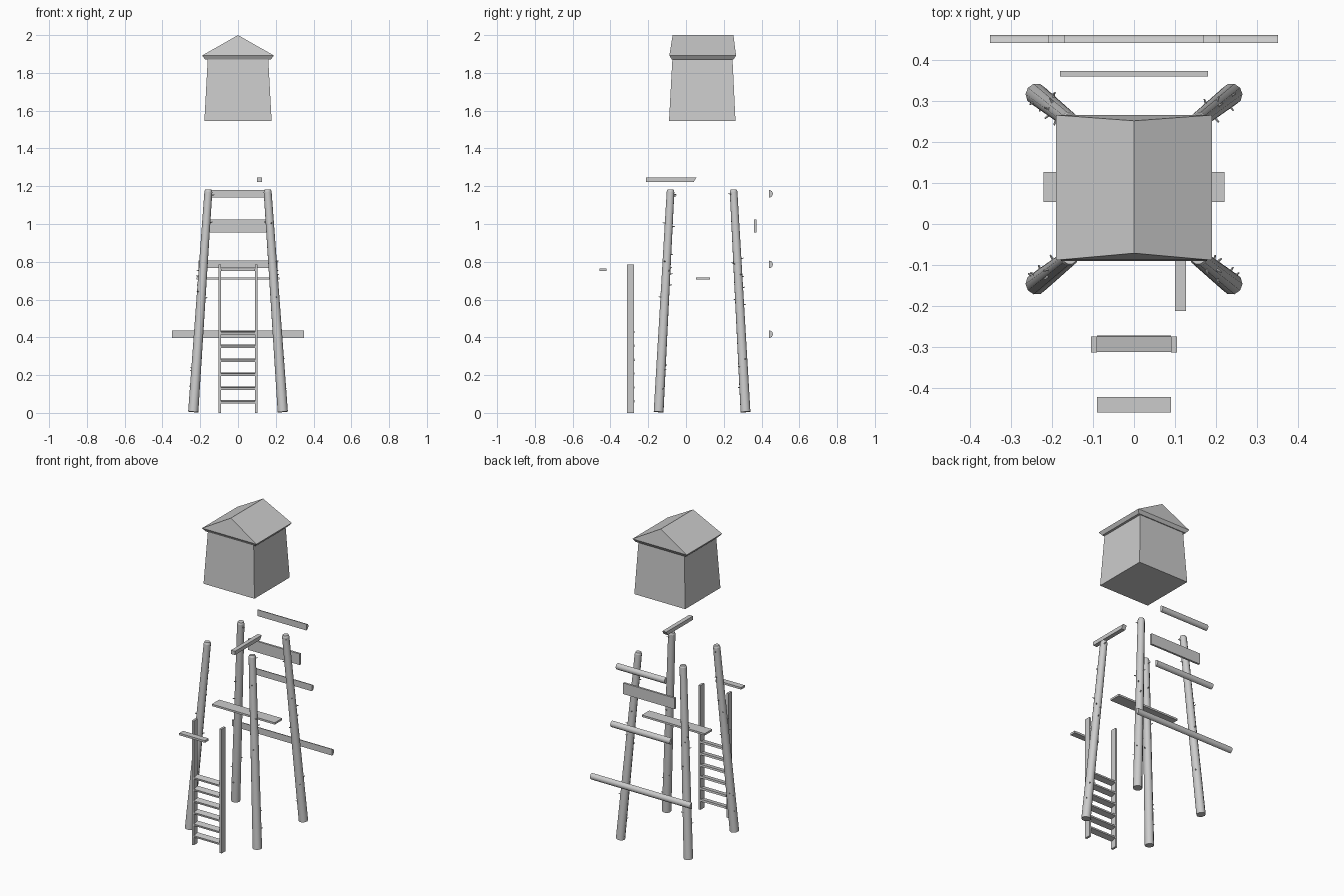
import bpy, bmesh, math, random
from mathutils import Vector, Matrix

old = bpy.data.objects.get("Cube")
if old:
    bpy.data.objects.remove(old, do_unlink=True)

grey = bpy.data.materials.new("plain grey")
grey.use_nodes = True
GREY = (0.6, 0.6, 0.6, 1)
grey.diffuse_color = GREY
grey.node_tree.nodes["Principled BSDF"].inputs["Base Color"].default_value = GREY


def finish(name, bm, smooth=False):
    bmesh.ops.recalc_face_normals(bm, faces=bm.faces)
    mesh = bpy.data.meshes.new(name)
    bm.to_mesh(mesh)
    bm.free()
    mesh.materials.append(grey)
    ob = bpy.data.objects.new(name, mesh)
    bpy.context.collection.objects.link(ob)
    if smooth:
        bpy.ops.object.select_all(action='DESELECT')
        ob.select_set(True)
        bpy.context.view_layer.objects.active = ob
        bpy.ops.object.shade_smooth_by_angle(angle=math.radians(50))
    return ob


def box(name, x, y, z, tilt=0):
    """Box from (min, max) ranges, optionally tilted about x."""
    bm = bmesh.new()
    size = [r[1] - r[0] for r in (x, y, z)]
    mid = Vector([(r[0] + r[1]) / 2 for r in (x, y, z)])
    mat = Matrix.Translation(mid) @ Matrix.Rotation(tilt, 4, 'X') @ Matrix.Diagonal((*size, 1))
    bmesh.ops.create_cube(bm, size=1, matrix=mat)
    return finish(name, bm)


def extrude_x(name, profile, x0, x1, smooth=False):
    """Extrude a (y, z) profile along x."""
    bm = bmesh.new()
    face = bm.faces.new([bm.verts.new((x0, y, z)) for y, z in profile])
    new = bmesh.ops.extrude_face_region(bm, geom=[face])["geom"]
    verts = [v for v in new if isinstance(v, bmesh.types.BMVert)]
    bmesh.ops.translate(bm, verts=verts, vec=(x1 - x0, 0, 0))
    return finish(name, bm, smooth)


def rod(bm, a, b, r0, r1, sides):
    """Tapered cylinder between two points."""
    a, b = Vector(a), Vector(b)
    d = b - a
    mat = Matrix.Translation((a + b) / 2) @ d.to_track_quat('Z', 'Y').to_matrix().to_4x4()
    bmesh.ops.create_cone(bm, cap_ends=True, segments=sides, radius1=r0, radius2=r1,
                          depth=d.length, matrix=mat)


# Four leaning log legs with little branch stubs
random.seed(4)
CY = 0.085
for side, sx in (("left", 1), ("right", -1)):
    for end, sy in (("front", -1), ("back", 1)):
        foot = Vector((sx * 0.237, CY + sy * 0.23, 0.005))
        head = Vector((sx * 0.157, CY + sy * 0.167, 1.17))
        up = (head - foot).normalized()
        bm = bmesh.new()
        rod(bm, foot, head, 0.027, 0.021, 10)
        rod(bm, head, head + up * 0.012, 0.021, 0.017, 10)
        for t in (0.11, 0.19, 0.22, 0.5, 0.56, 0.62, 0.65, 0.69, 0.84, 0.97):
            p = foot.lerp(head, t + random.uniform(-0.02, 0.02))
            ang = random.uniform(0, math.tau)
            out = Vector((math.cos(ang), math.sin(ang), 0.25))
            rod(bm, p + out * 0.018, p + out * 0.034, 0.004, 0.002, 5)
        finish(f"{end}_{side}_leg", bm, True)

# Half-round crossbars at the back
for name, z, half in (("lower_crossbar", 0.417, 0.35), ("middle_crossbar", 0.786, 0.208),
                      ("upper_crossbar", 1.16, 0.17)):
    arc = [math.pi * (i / 8 - 0.5) for i in range(9)]
    extrude_x(name, [(0.44 + 0.02 * math.cos(a), z + 0.02 * math.sin(a)) for a in arc],
              -half, half, True)

# Loose planks
box("back_board", (-0.18, 0.18), (0.359, 0.372), (0.955, 1.025))
box("floor_board", (-0.22, 0.22), (0.053, 0.127), (0.706, 0.718))
box("step_board", (-0.09, 0.09), (-0.459, -0.421), (0.752, 0.765))
extrude_x("side_beam", [(-0.212, 1.222), (0.04, 1.222), (0.055, 1.246), (-0.212, 1.246)],
          0.1, 0.127)

# Ladder
for side, s in (("left", 1), ("right", -1)):
    xs = sorted((s * 0.09, s * 0.104))
    box(f"ladder_{side}_rail", xs, (-0.312, -0.274), (0, 0.785))
for i in range(6):
    z = 0.058 + i * 0.0735
    box(f"ladder_rung_{i + 1}", (-0.09, 0.09), (-0.311, -0.272), (z - 0.006, z + 0.006),
        math.radians(10))


def ring(bm, hx, y0, y1, z):
    return [bm.verts.new(p) for p in ((-hx, y0, z), (hx, y0, z), (hx, y1, z), (-hx, y1, z))]


def bridge(bm, a, b):
    for i in range(4):
        j = (i + 1) % 4
        bm.faces.new((a[i], a[j], b[j], b[i]))


# Tapered cabin walls with a closed floor
bm = bmesh.new()
low = ring(bm, 0.178, -0.09, 0.262, 1.545)
top = ring(bm, 0.16, -0.072, 0.246, 1.876)
bm.faces.new(low)
bm.faces.new(top)
bridge(bm, low, top)
finish("cabin_walls", bm)

# Gabled roof with a chamfered eave
bm = bmesh.new()
under = ring(bm, 0.175, -0.076, 0.252, 1.872)
eave = ring(bm, 0.19, -0.088, 0.265, 1.892)
bm.faces.new(under)
bridge(bm, under, eave)
front = bm.verts.new((0, -0.071, 2))
back = bm.verts.new((0, 0.251, 2))
bm.faces.new((eave[0], eave[1], front))
bm.faces.new((eave[2], eave[3], back))
bm.faces.new((eave[1], eave[2], back, front))
bm.faces.new((eave[3], eave[0], front, back))
finish("gabled_roof", bm)
